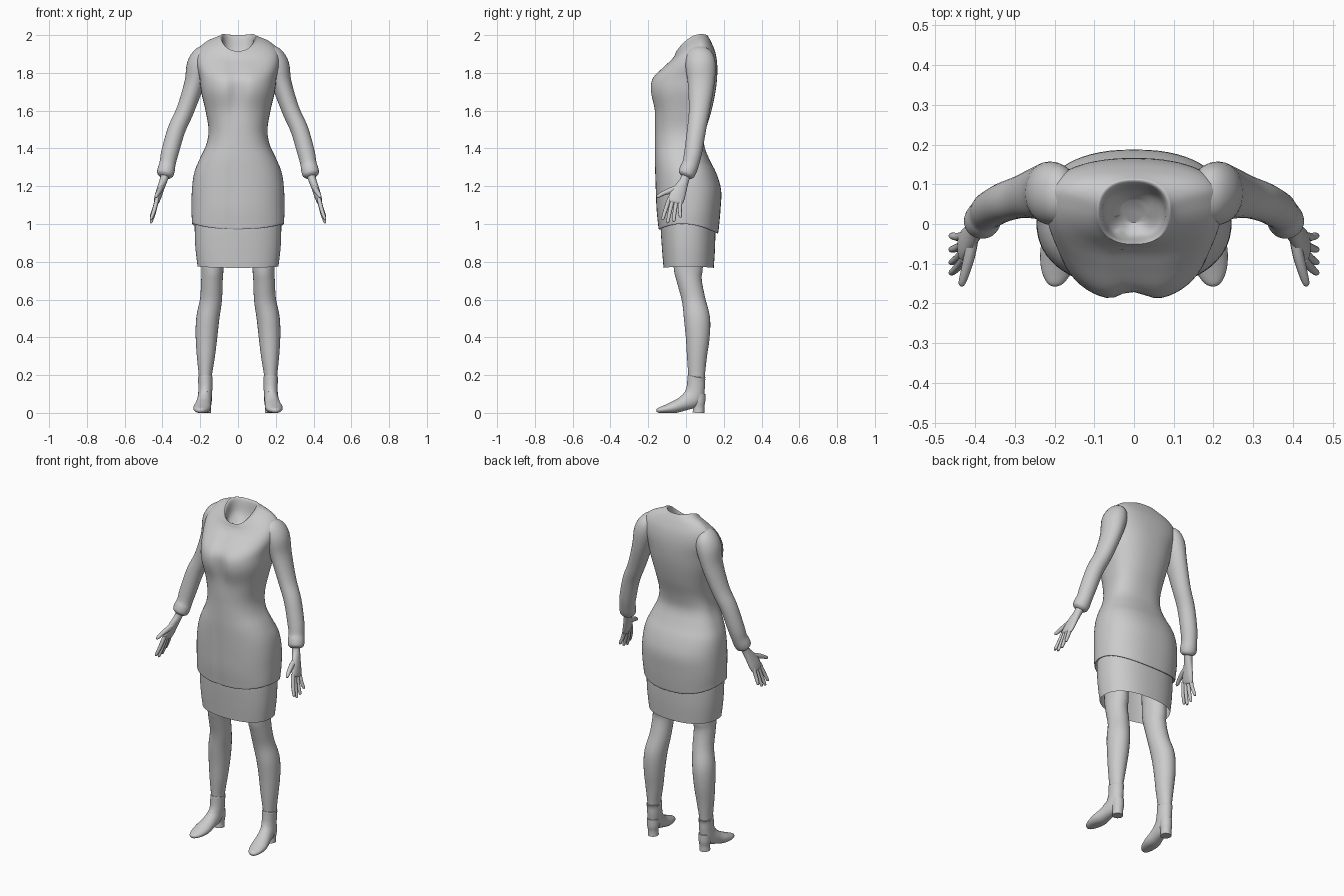
import bpy, bmesh, math
from mathutils import Vector


def spline(rows, steps):
    """Catmull-Rom through rows of numbers."""
    out = []
    for i in range(len(rows) - 1):
        a, b, c, d = (rows[max(i - 1, 0)], rows[i], rows[i + 1], rows[min(i + 2, len(rows) - 1)])
        for s in range(steps):
            t = s / steps
            out.append([0.5 * (2 * q + (r - p) * t + (2 * p - 5 * q + 4 * r - w) * t * t
                               + (3 * q - p - 3 * r + w) * t ** 3)
                        for p, q, r, w in zip(a, b, c, d)])
    return out + [list(rows[-1])]


def skin(name, rings, caps=(True, True), mirror=False):
    """Bridge a list of equal point rings into one smooth object."""
    bm = bmesh.new()
    vs = [[bm.verts.new(p) for p in ring] for ring in rings]
    n = len(vs[0])
    for a, b in zip(vs, vs[1:]):
        for k in range(n):
            bm.faces.new((a[k], a[(k + 1) % n], b[(k + 1) % n], b[k]))
    if caps[0]:
        bm.faces.new(vs[0])
    if caps[1]:
        bm.faces.new(vs[-1])
    bmesh.ops.recalc_face_normals(bm, faces=bm.faces)
    me = bpy.data.meshes.new(name)
    bm.to_mesh(me)
    bm.free()
    ob = bpy.data.objects.new(name, me)
    bpy.context.collection.objects.link(ob)
    if mirror:
        ob.modifiers.new("Mirror", "MIRROR").use_mirror_merge = False
    bpy.ops.object.select_all(action="DESELECT")
    ob.select_set(True)
    bpy.context.view_layer.objects.active = ob
    bpy.ops.object.shade_smooth_by_angle(angle=math.radians(50))
    return ob


def garment(rows, steps=4, n=64, power=2.35, shape=None):
    """Rings from (z front, z side, z back, half width, y front, y centre, y back)."""
    rings = []
    for zf, zs, zb, hw, yf, yc, yb in spline(rows, steps):
        ring = []
        for k in range(n):
            a = 2 * math.pi * k / n
            c = math.copysign(abs(math.cos(a)) ** (2 / power), math.cos(a))
            s = math.copysign(abs(math.sin(a)) ** (2 / power), math.sin(a))
            x, y = hw * c, yc + s * ((yb - yc) if s > 0 else (yc - yf))
            z = zs + (zb - zf) / 2 * s + ((zf + zb) / 2 - zs) * s * s
            if shape and s < -0.3:
                y += shape(x, z)
            ring.append((x, y, z))
        rings.append(ring)
    return rings


def tube(rows, steps=4, n=20, floor=False):
    """Rings from (x, y, z, x radius, depth radius), square to the path."""
    pts = spline(rows, steps)
    rings = []
    for i, (x, y, z, ru, rv) in enumerate(pts):
        t = (Vector(pts[min(i + 1, len(pts) - 1)][:3]) - Vector(pts[max(i - 1, 0)][:3])).normalized()
        u = Vector((1, 0, 0))
        u = (u - t * u.dot(t)).normalized()
        v = t.cross(u)
        ring = []
        for k in range(n):
            a = 2 * math.pi * k / n
            p = Vector((x, y, z)) + u * ru * math.cos(a) + v * rv * math.sin(a)
            if floor:
                p.z = max(p.z, 0)
            ring.append(p)
        rings.append(ring)
    return rings


def front_detail(x, z):
    """Valley between the bust halves and the front closing groove."""
    g = lambda v, w: math.exp(-(v / w) ** 2)
    valley = 0.024 * g(x, 0.04) * g(z - 1.71, 0.1)
    groove = 0.006 * g(x + 0.035, 0.012) if z < 1.88 else 0
    return valley + groove


# Jacket body, from the folded hem up over the shoulders into the neck opening
jacket = [
    (.985, 1.01, .965, .226, -.125, 0, .152), (.972, 1.0, .95, .241, -.143, 0, .168),
    (1.0, 1.02, .98, .244, -.148, 0, .174), (1.08, 1.08, 1.08, .246, -.156, .01, .183),
    (1.18, 1.18, 1.18, .244, -.16, .01, .186), (1.27, 1.27, 1.27, .232, -.163, .01, .16),
    (1.34, 1.34, 1.34, .205, -.165, 0, .125), (1.42, 1.42, 1.42, .168, -.165, 0, .096),
    (1.5, 1.5, 1.5, .156, -.165, 0, .106), (1.6, 1.6, 1.6, .172, -.17, 0, .135),
    (1.7, 1.7, 1.7, .195, -.194, .01, .156), (1.77, 1.78, 1.78, .205, -.183, .03, .165),
    (1.83, 1.86, 1.85, .222, -.122, .055, .165), (1.865, 1.92, 1.91, .212, -.083, .065, .155),
    (1.89, 1.96, 1.96, .17, -.062, .06, .135), (1.91, 1.985, 1.993, .105, -.054, .04, .117),
    (1.915, 1.992, 2.0, .09, -.05, .03, .11), (1.9, 1.975, 1.985, .081, -.044, .03, .1),
    (1.86, 1.91, 1.92, .07, -.03, .03, .085), (1.845, 1.87, 1.88, .03, 0, .03, .06)]
skin("jacket_body", garment(jacket, shape=front_detail), caps=(False, True))

# Skirt, open at the bottom
skirt = [(1.08, 1.08, 1.08, .222, -.13, 0, .15), (1.0, 1.0, 1.0, .229, -.135, 0, .155),
         (.88, .88, .88, .226, -.128, 0, .154), (.768, .775, .768, .214, -.119, 0, .147)]
skin("skirt", garment(skirt), caps=(False, False))

# Sleeves with gathered cuffs
sleeve = [(.165, .068, 1.935, .02, .03), (.185, .07, 1.90, .05, .068), (.207, .077, 1.84, .064, .08),
          (.232, .08, 1.74, .053, .07), (.28, .07, 1.6, .047, .055), (.325, .056, 1.5, .047, .05),
          (.36, .038, 1.38, .046, .047), (.373, .025, 1.32, .043, .044), (.38, .012, 1.288, .046, .046),
          (.386, .002, 1.262, .043, .042), (.389, -.003, 1.25, .028, .028)]
skin("sleeve", tube(sleeve, n=28), mirror=True)

# Hands: palm, four fingers and thumb
palm = [(.384, .003, 1.27, .024, .026), (.394, -.008, 1.232, .021, .024), (.409, -.028, 1.19, .019, .034),
        (.422, -.046, 1.15, .018, .042), (.432, -.057, 1.118, .014, .04), (.435, -.06, 1.108, .006, .03)]
skin("palm", tube(palm), mirror=True)
tips = [(-.088, -.122, 1.022), (-.068, -.096, 1.006), (-.048, -.064, 1.012), (-.029, -.03, 1.034)]
for i, (y0, y1, z1) in enumerate(tips):
    finger = [(.428, y0, 1.135, .011, .011), (.443, (y0 + y1) / 2 - .003, (1.13 + z1) / 2, .0105, .0105),
              (.459, y1, z1 + .008, .008, .008), (.461, y1, z1, .003, .003)]
    skin(f"finger_{i + 1}", tube(finger, n=12), mirror=True)
thumb = [(.405, -.035, 1.195, .014, .016), (.414, -.08, 1.178, .014, .016), (.424, -.118, 1.163, .012, .012),
         (.433, -.148, 1.147, .009, .009), (.435, -.156, 1.142, .003, .003)]
skin("thumb", tube(thumb, n=12), mirror=True)

# Legs
leg = [(.135, .01, .95, .06, .08), (.135, .012, .77, .058, .077), (.138, .018, .7, .057, .066),
       (.143, .04, .6, .058, .062), (.16, .058, .5, .061, .069), (.167, .062, .4, .057, .063),
       (.17, .058, .3, .048, .053), (.173, .056, .2, .035, .044), (.173, .056, .15, .034, .042)]
skin("leg", tube(leg, n=28), mirror=True)

# Ankle boots: upper and foot swept in one, then the block heel
boot = [(.173, .056, .18, .034, .044), (.173, .056, .188, .039, .048), (.173, .054, .17, .038, .047),
        (.173, .05, .125, .037, .049), (.176, .034, .08, .037, .053), (.183, -.02, .047, .041, .038),
        (.19, -.07, .028, .046, .031), (.196, -.118, .018, .038, .02), (.2, -.147, .013, .022, .013),
        (.201, -.156, .011, .008, .006)]
skin("boot", tube(boot, n=24, floor=True), mirror=True)
heel = [(.172, .066, .1, .033, .036), (.172, .067, .06, .033, .035), (.172, .067, .03, .029, .03),
        (.172, .066, 0, .03, .031)]
skin("boot_heel", tube(heel, n=20), mirror=True)
